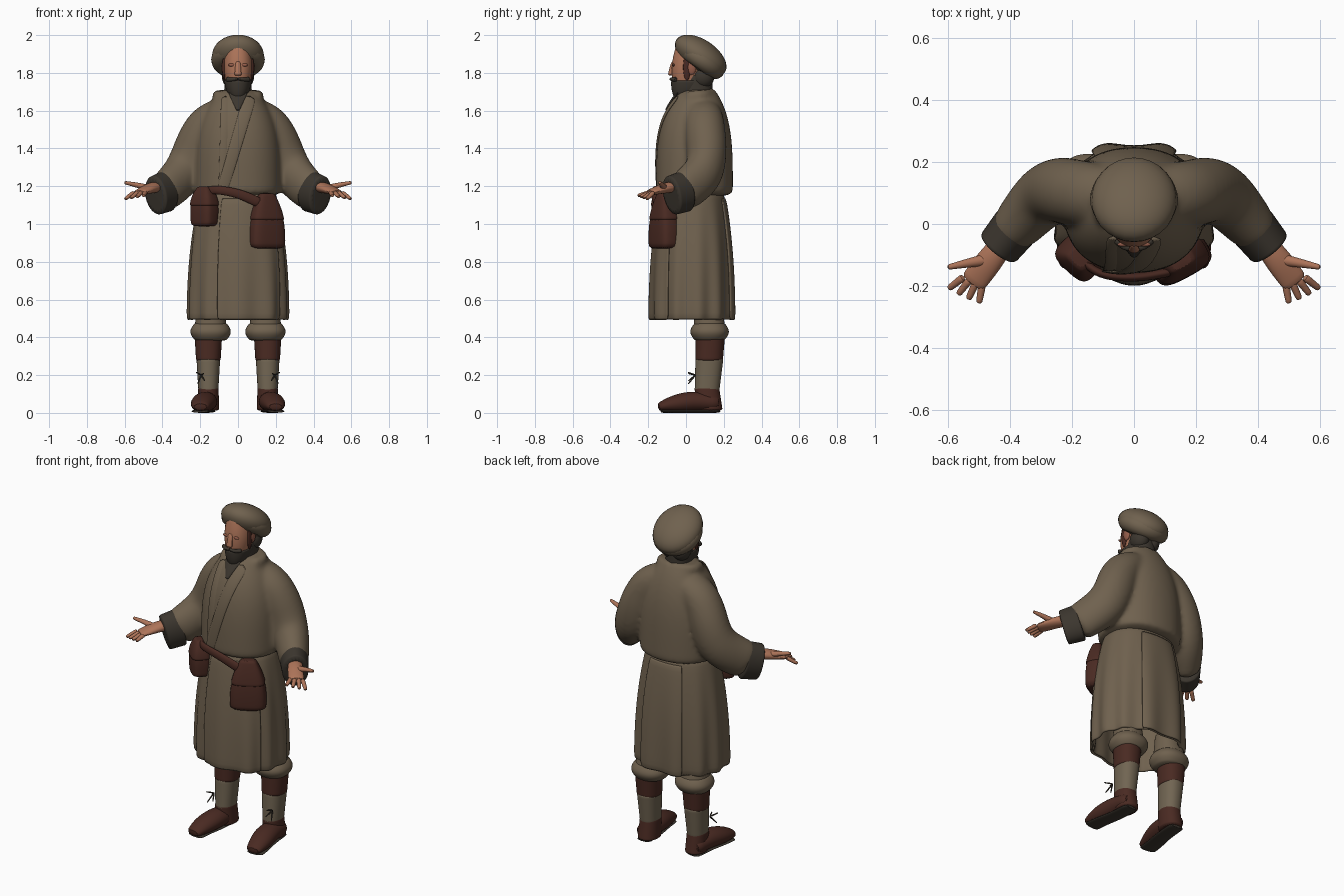
import bpy, bmesh, math
from mathutils import Vector

if "Cube" in bpy.data.objects:
    bpy.data.objects.remove(bpy.data.objects["Cube"])


def material(name, red, green, blue):
    m = bpy.data.materials.new(name)
    m.use_nodes = True
    m.diffuse_color = (red, green, blue, 1)
    shader = m.node_tree.nodes["Principled BSDF"]
    shader.inputs["Base Color"].default_value = (red, green, blue, 1)
    shader.inputs["Roughness"].default_value = .9
    return m


CLOTH = material("olive brown cloth", .16, .12, .077)
WRAP = material("pale leg cloth", .165, .13, .085)
DARK = material("dark cloth and hair", .045, .037, .028)
LEATHER = material("brown leather", .068, .023, .016)
SKIN = material("skin", .42, .175, .1)
FLUSH = material("flushed skin", .3, .11, .07)


def mix(a, b, f):
    return [p + (q - p) * f for p, q in zip(a, b)]


def finish(name, rings, mat, closed=True, cap=True, mirror=False, solid=0):
    """Skin a list of point rings into a smooth object."""
    bm = bmesh.new()
    rows = [[bm.verts.new(point) for point in ring] for ring in rings]
    count = len(rows[0])
    for row, after in zip(rows, rows[1:]):
        for i in range(count if closed else count - 1):
            j = (i + 1) % count
            bm.faces.new((row[i], row[j], after[j], after[i]))
    if cap and closed:
        bm.faces.new(rows[0])
        bm.faces.new(rows[-1])
    bmesh.ops.recalc_face_normals(bm, faces=bm.faces)
    mesh = bpy.data.meshes.new(name)
    bm.to_mesh(mesh)
    bm.free()
    mesh.materials.append(mat)
    ob = bpy.data.objects.new(name, mesh)
    bpy.context.collection.objects.link(ob)
    if solid:
        shell = ob.modifiers.new("thickness", 'SOLIDIFY')
        shell.thickness, shell.offset = solid, -1
    smooth = ob.modifiers.new("smooth", 'SUBSURF')
    smooth.levels = smooth.render_levels = 1
    if mirror:
        ob.modifiers.new("mirror", 'MIRROR')
    bpy.ops.object.select_all(action='DESELECT')
    ob.select_set(True)
    bpy.context.view_layer.objects.active = ob
    bpy.ops.object.shade_smooth_by_angle(angle=math.radians(45))
    return ob


def taper(base, top, power=1, swell=0):
    """Rule giving half width, front and back of a section at height fraction t."""
    def section(t):
        half, front, back = mix(base, top, t ** power)
        puff = swell * math.sin(math.pi * t)
        return half + puff, front - puff, back + puff
    return section


def signed_power(value, exponent):
    return math.copysign(abs(value) ** exponent, value)


def loft(name, low, high, section, mat, centre=0, sides=28, steps=9, boxy=.9,
         fold=0, arc=None, grow=0, **options):
    """Stack level rounded sections between two heights; folds deepen downwards."""
    start, end = arc or (0, 360)
    rings = []
    for k in range(steps + 1):
        t = k / steps
        half, front, back = section(t)
        ring = []
        for i in range(sides):
            a = math.radians(start + (end - start) * i / (sides - 1 if arc else sides))
            pleat = 1 + fold * (1 - t) * math.sin(11 * a + .6 * math.sin(2 * a))
            ring.append((centre + (pleat * half + grow) * signed_power(math.cos(a), boxy),
                         (front + back) / 2 + (pleat * (back - front) / 2 + grow)
                         * signed_power(math.sin(a), boxy),
                         low + (high - low) * t))
        rings.append(ring)
    return finish(name, rings, mat, closed=arc is None, **options)


def limb(name, path, size, end_size, mat, up=(0, 0, 1), sides=14, steps=9, swell=0, **options):
    """Sweep an ellipse (half width, half height) along a smoothed path."""
    points = [Vector(p) for p in path]
    points = [2 * points[0] - points[1], *points, 2 * points[-1] - points[-2]]
    spans = len(path) - 1

    def along(t):
        k = min(int(t * spans), spans - 1)
        f = t * spans - k
        a, b, c, d = points[k:k + 4]
        return b + (c - a) * f / 2 + (a - 2.5 * b + 2 * c - d / 2) * f ** 2 + (3 * b - a - 3 * c + d) * f ** 3 / 2

    rings = []
    for k in range(steps + 1):
        t = k / steps
        heading = along(min(t + .02, 1)) - along(max(t - .02, 0))
        side = heading.cross(Vector(up)).normalized()
        over = side.cross(heading).normalized()
        wide, tall = (s + swell * math.sin(math.pi * t) for s in mix(size, end_size, t))
        turns = [math.tau * i / sides for i in range(sides)]
        rings.append([along(t) + side * wide * math.cos(a) + over * tall * math.sin(a) for a in turns])
    return finish(name, rings, mat, **options)


def ball(name, place, size, mat, tilt=0):
    bpy.ops.mesh.primitive_uv_sphere_add(segments=28, ring_count=16, location=place, rotation=(tilt, 0, 0))
    ob = bpy.context.object
    ob.name, ob.scale = name, size
    ob.data.materials.append(mat)
    bpy.ops.object.shade_smooth()


# Coat: upper body, sleeves and collar fused into one soft garment
WAIST, COLLAR, HEM = 1.14, 1.72, .49
torso = taper((.23, -.16, .25), (.08, -.02, .15), power=4)
body = loft("coat_body", WAIST, COLLAR, torso, CLOTH, steps=14)
sleeves = limb("sleeves", [(.07, .09, 1.61), (.18, .1, 1.51), (.275, .1, 1.29), (.4, -.03, 1.155)],
               (.09, .07), (.077, .108), CLOTH, sides=20, steps=12, swell=.026, mirror=True)
collar = limb("collar", [(.095, 0, 1.67), (.105, .09, 1.68), (0, .15, 1.69)], (.03, .035), (.025, .03),
              CLOTH, mirror=True)
for part in (sleeves, collar, body):
    part.select_set(True)
bpy.context.view_layer.objects.active = body
bpy.ops.object.convert(target='MESH')
bpy.ops.object.join()
fuse = body.modifiers.new("fuse", 'REMESH')
fuse.mode, fuse.voxel_size, fuse.use_smooth_shade = 'VOXEL', .012, True
soften = body.modifiers.new("soften", 'SMOOTH')
soften.factor, soften.iterations = .5, 10

# Pleated skirt with overlapping panels
skirt = taper((.266, -.18, .25), (.2, -.13, .2), power=2.5)
loft("coat_skirt", HEM, WAIST + .03, skirt, CLOTH, sides=72, fold=.04, cap=False, solid=.015)
for name, arc in (("front_skirt_panel", (-112, -35)), ("back_skirt_panel", (62, 118))):
    loft(name, HEM, WAIST, skirt, CLOTH, sides=24, fold=.04, arc=arc, grow=.012, solid=.012)


def on_chest(start, end, lift):
    """Path over the front of the coat between two (x, z) points."""
    path = []
    for k in range(8):
        x, z = mix(start, end, k / 7)
        half, front, back = torso((z - WAIST) / (COLLAR - WAIST))
        bow = (1 - abs(x / half) ** 2.2) ** .45
        path.append((x, (front + back) / 2 - (back - front) / 2 * bow - lift, z))
    return path


for name, start, end, size, end_size, mat, lift in (
        ("neck_cloth", (0, 1.7), (0, 1.6), (.055, .008), (.008, .008), DARK, 0),
        ("under_lapel", (-.065, 1.68), (-.085, 1.17), (.025, .006), (.02, .006), CLOTH, -.002),
        ("over_lapel", (.065, 1.68), (-.085, 1.17), (.035, .007), (.03, .007), CLOTH, 0)):
    limb(name, on_chest(start, end, lift), size, end_size, mat, up=(0, 1, 0))

# Cuffs and hands
limb("cuffs", [(.375, 0, 1.175), (.44, -.08, 1.15)], (.08, .112), (.073, .106), DARK, sides=20, mirror=True)
limb("palms", [(.4, -.03, 1.2), (.46, -.11, 1.19), (.525, -.195, 1.165)],
     (.03, .028), (.043, .014), SKIN, swell=.007, mirror=True)
for i in range(4):
    # Fingers fan out from the knuckles, drooping towards the thumb side
    angle = math.radians(-80 + 14 * i)
    root = Vector((.49 + .02 * i, -.195 + .008 * i, 1.168))
    tip = root + Vector((math.cos(angle), math.sin(angle), -.3 - .1 * i)) * .063
    limb(f"finger_{i + 1}", [root, tip], (.014, .013), (.011, .01), SKIN, sides=8, steps=4, mirror=True)
limb("thumbs", [(.475, -.115, 1.19), (.54, -.127, 1.207), (.603, -.14, 1.22)],
     (.022, .02), (.009, .009), SKIN, sides=8, mirror=True)

# Legs, leg wraps and shoes
for name, low, high, section, mat in (
        ("trouser_legs", .45, .6, taper((.085, .04, .21), (.07, .05, .18)), CLOTH),
        ("trouser_cuffs", .38, .48, taper((.08, .05, .2), (.08, .05, .2), swell=.028), CLOTH),
        ("leather_gaiters", .27, .42, taper((.065, .05, .195), (.074, .05, .208)), LEATHER),
        ("leg_wraps", .1, .3, taper((.052, .045, .175), (.064, .05, .2)), WRAP),
        ("shoe_ankles", .01, .14, taper((.058, .05, .195), (.054, .045, .175)), LEATHER)):
    loft(name, low, high, section, mat, centre=.145 if mat is CLOTH else .157, mirror=True)
limb("shoes", [(.165, .18, .05), (.172, .05, .06), (.19, -.06, .048), (.2, -.15, .03)],
     (.048, .042), (.04, .02), LEATHER, sides=18, swell=.022, mirror=True)
limb("soles", [(.162, .185, .009), (.172, .05, .009), (.19, -.05, .009), (.2, -.135, .009)],
     (.046, .009), (.052, .009), DARK, mirror=True)
for i in range(4):
    # Loose lace ends spread in a fan
    angle = math.radians(60 + 75 * i)
    end = (.205 + .035 * math.cos(angle), .01, .185 + .035 * math.sin(angle))
    limb(f"lace_{i + 1}", [(.195, .05, .2), end], (.005, .005), (.004, .004), DARK, sides=6, steps=3, mirror=True)

# Belt strap and bags
limb("belt_strap", [(-.21, -.07, 1.165), (-.12, -.155, 1.18), (0, -.172, 1.16), (.12, -.155, 1.11)],
     (.013, .02), (.015, .028), LEATHER, steps=12)


def bag(name, low, high, section, place, turn):
    """Soft bag with a flap over its upper half."""
    middle = (low + high) / 2
    for part, bottom, rule, grow in ((name, low, section, 0),
                                     (name + "_flap", middle, lambda t: section((1 + t) / 2), .004)):
        ob = loft(part, bottom, high, rule, LEATHER, boxy=.6, sides=24, grow=grow)
        ob.location, ob.rotation_euler = (*place, 0), (0, 0, turn)


bag("large_bag", .865, 1.165, taper((.1, -.055, .06), (.035, -.02, .02), power=2.5, swell=.004), (.152, -.12), .5)
bag("small_pouch", .985, 1.2, taper((.07, -.05, .05), (.03, -.02, .02), power=4, swell=.006), (-.178, -.11), -.75)

# Head, beard and hat
loft("neck", 1.62, 1.8, taper((.072, -.02, .14), (.072, -.02, .14)), DARK)
loft("head", 1.7, 1.96, taper((.05, -.06, .07), (.06, -.048, .12), swell=.022), SKIN)
loft("beard", 1.66, 1.765, taper((.025, -.055, .01), (.074, -.08, .13), power=.5, swell=.004), DARK)
limb("moustache", [(0, -.079, 1.768), (.03, -.074, 1.766), (.06, -.052, 1.765)],
     (.01, .008), (.012, .014), DARK, sides=8, mirror=True)
limb("nose", [(0, -.067, 1.86), (0, -.076, 1.83), (0, -.083, 1.785)],
     (.012, .008), (.02, .014), SKIN, up=(0, 1, 0), sides=10)
for side, s in (("left", 1), ("right", -1)):
    ball(side + "_eye_socket", (s * .034, -.066, 1.842), (.02, .007, .008), FLUSH)
    ball(side + "_ear", (s * .076, .03, 1.83), (.012, .024, .04), FLUSH)
    ball(side + "_sideburn", (s * .074, .005, 1.83), (.01, .02, .07), LEATHER)
    ball(side + "_nape_hair", (s * .035, .09, 1.78), (.05, .06, .06), DARK)
ball("hat_crown", (0, .078, 1.89), (.138, .155, .085), CLOTH, tilt=-.6)
bpy.ops.mesh.primitive_torus_add(location=(0, .08, 1.87), rotation=(-.62, 0, 0), major_segments=36,
                                 minor_segments=14, major_radius=.092, minor_radius=.05)
roll = bpy.context.object
roll.name = "hat_roll"
roll.data.materials.append(CLOTH)
bpy.ops.object.shade_smooth()
